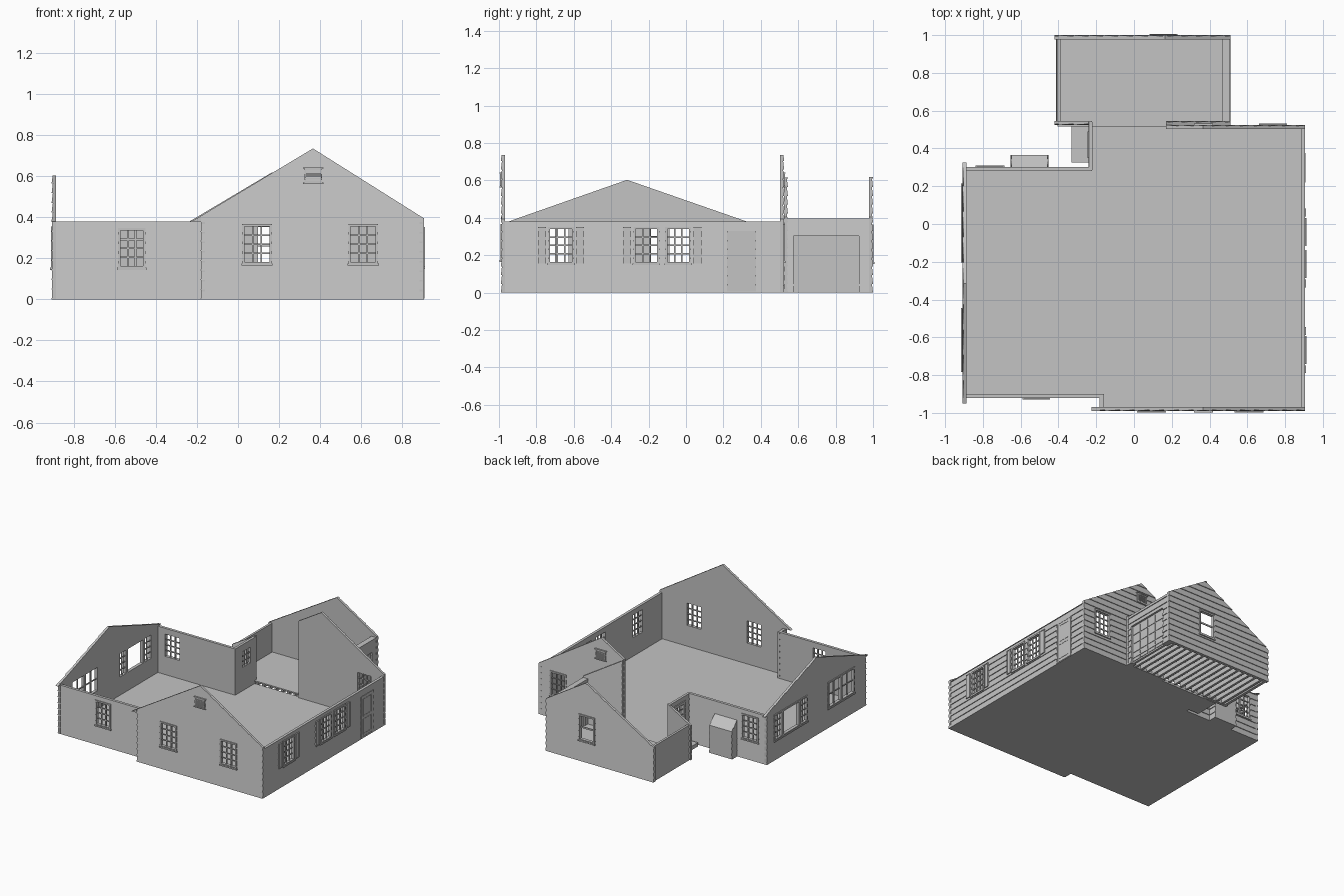
import bpy, bmesh
from mathutils import Vector, Matrix

old = bpy.data.objects.get("Cube")
if old:
    bpy.data.objects.remove(old, do_unlink=True)

GREY = (0.55, 0.55, 0.55, 1)
mat = bpy.data.materials.new("plain_grey")
mat.use_nodes = True
mat.diffuse_color = GREY
mat.node_tree.nodes["Principled BSDF"].inputs["Base Color"].default_value = GREY

BOARD, LAP, THICK = 0.047, 0.006, 0.022   # clapboard height, lap depth, wall thickness


def finish(name, bm):
    bmesh.ops.recalc_face_normals(bm, faces=bm.faces)
    me = bpy.data.meshes.new(name)
    bm.to_mesh(me)
    bm.free()
    me.materials.append(mat)
    ob = bpy.data.objects.new(name, me)
    bpy.context.collection.objects.link(ob)
    return ob


def add_box(bm, a, b):
    a, b = Vector(a), Vector(b)
    size = [abs(q - p) for p, q in zip(a, b)]
    bmesh.ops.create_cube(bm, size=1, matrix=Matrix.Translation((a + b) / 2) @ Matrix.Diagonal((*size, 1)))


def boxes(name, pairs):
    bm = bmesh.new()
    for a, b in pairs:
        add_box(bm, a, b)
    return finish(name, bm)


def extruded(bm, points, offset):
    face = bm.faces.new([bm.verts.new(p) for p in points])
    res = bmesh.ops.extrude_face_region(bm, geom=[face], use_keep_orig=True)
    bmesh.ops.translate(bm, vec=offset, verts=[v for v in res["geom"] if isinstance(v, bmesh.types.BMVert)])


def prism(name, points, offset):
    bm = bmesh.new()
    extruded(bm, points, Vector(offset))
    return finish(name, bm)


class Wall:
    """Clapboard wall along one axis; top is a convex outline of (along, height)."""

    def __init__(self, name, axis, face, side, top, thick=THICK):
        self.name, self.axis, self.face, self.side, self.thick = name, axis, face, side, thick
        self.holes = []
        u0, u1 = top[0][0], top[-1][0]
        rows = int(max(z for _, z in top) / BOARD) + 1
        section = [(-thick, rows * BOARD), (-thick, 0)]
        for i in range(rows):
            section += [(0, i * BOARD), (-LAP, (i + 1) * BOARD)]
        bm = bmesh.new()
        extruded(bm, [self.at(u0, d, z) for d, z in section], self.at(u1, 0, 0) - self.at(u0, 0, 0))
        # trim the stack of boards to the roof line
        for (ua, za), (ub, zb) in zip(top, top[1:]):
            normal = self.at(za - zb, 0, ub - ua) - self.at(0, 0, 0)
            cut = bmesh.ops.bisect_plane(bm, geom=bm.verts[:] + bm.edges[:] + bm.faces[:],
                                         plane_co=self.at(ua, 0, za), plane_no=normal, clear_outer=True)
            bmesh.ops.edgeloop_fill(bm, edges=[e for e in cut["geom_cut"] if isinstance(e, bmesh.types.BMEdge)])
        self.ob = finish(name, bm)

    def at(self, u, d, z):
        w = self.face + self.side * d
        return Vector((u, w, z)) if self.axis == "x" else Vector((w, u, z))

    def block(self, u0, u1, z0, z1, d0, d1):
        return self.at(u0, d0, z0), self.at(u1, d1, z1)

    def hole(self, u0, u1, z0, z1):
        self.holes.append(self.block(u0, u1, z0, z1, -0.2, 0.1))

    def frame(self, u0, u1, z0, z1, w, d0, d1):
        return [self.block(u0, u0 + w, z0, z1, d0, d1), self.block(u1 - w, u1, z0, z1, d0, d1),
                self.block(u0 + w, u1 - w, z0, z0 + w, d0, d1), self.block(u0 + w, u1 - w, z1 - w, z1, d0, d1)]

    def window(self, name, u0, u1, z0, z1, cols=3, rows=4, bar=0.008):
        self.hole(u0 + 0.006, u1 - 0.006, z0 + 0.006, z1 - 0.006)
        parts = self.frame(u0, u1, z0, z1, 0.012, -self.thick, 0.003)
        a, b, c, d = u0 + 0.012, u1 - 0.012, z0 + 0.012, z1 - 0.012
        for i in range(1, cols):
            u = a + (b - a) * i / cols
            parts.append(self.block(u - bar / 2, u + bar / 2, c, d, -0.015, -0.006))
        for i in range(1, rows):
            z = c + (d - c) * i / rows
            parts.append(self.block(a, b, z - bar / 2, z + bar / 2, -0.014, -0.007))
        parts.append(self.block(u0 - 0.004, u1 + 0.004, z0 - 0.006, z0 + 0.004, -0.01, 0.007))
        boxes(name, parts)

    def shutter(self, name, u0, u1):
        z0, z1 = 0.157, 0.35
        boxes(name, [self.block(u0, u1, z0, z1, -0.006, 0.003)] + self.frame(u0, u1, z0, z1, 0.006, 0.0, 0.006))

    def vent(self, name, u):
        parts = self.frame(u - 0.043, u + 0.043, 0.57, 0.637, 0.006, -0.008, 0.005)
        parts += [self.block(u - 0.05, u + 0.05, z, z + 0.006, -0.008, 0.008) for z in (0.562, 0.637)]
        parts += [self.block(u - 0.037, u + 0.037, 0.579 + i * 0.008, 0.583 + i * 0.008, -0.008, 0.003) for i in range(7)]
        boxes(name, parts)

    def cut(self):
        cutter = boxes("cutter", self.holes)
        cutter.hide_render = True
        mod = self.ob.modifiers.new("openings", "BOOLEAN")
        mod.operation, mod.solver, mod.object = "DIFFERENCE", "EXACT", cutter
        bpy.context.view_layer.update()
        dg = bpy.context.evaluated_depsgraph_get()
        me = bpy.data.meshes.new_from_object(self.ob.evaluated_get(dg))
        self.ob.modifiers.clear()
        self.ob.data = me
        bpy.data.objects.remove(cutter, do_unlink=True)


# Walls
H, LOW = 0.38, 0.27
front_gable = Wall("front_gable_wall", "x", -0.99, -1, [(-0.18, 0.407), (0.365, 0.735), (0.905, 0.395)])
front_low = Wall("front_low_wall", "x", -0.922, -1, [(-0.905, H), (-0.18, H)])
Wall("front_step_wall", "y", -0.182, -1, [(-0.985, H), (-0.9, H)])
east = Wall("long_side_wall", "y", 0.905, 1, [(-0.985, H), (0.52, H)])
west = Wall("side_gable_wall", "y", -0.908, -1, [(-0.922, 0.39), (-0.315, 0.603), (0.3, 0.389)])
back_low = Wall("back_low_wall", "x", 0.302, 1, [(-0.905, H), (-0.222, H)])
entry = Wall("entry_wall", "y", -0.24, -1, [(0.285, H), (0.54, H)], 0.02)
back_gable = Wall("back_gable_wall", "x", 0.525, 1, [(0.17, 0.618), (0.365, 0.735), (0.905, 0.395)])
wing_gable = Wall("wing_gable_wall", "x", 1.0, 1, [(-0.42, LOW), (0.165, 0.618), (0.51, 0.405)])
Wall("wing_low_wall", "y", -0.412, -1, [(0.53, LOW), (0.99, LOW)])
wing_east = Wall("garage_wall", "y", 0.51, 1, [(0.53, 0.397), (0.99, 0.397)], 0.045)
Wall("wing_front_wall", "x", 0.524, -1, [(-0.42, LOW), (-0.222, 0.387)])
Wall("wing_inner_wall", "x", 0.545, 1, [(0.17, 0.615), (0.51, 0.405)], 0.02)

# Eave tips of the gables
prism("front_eave_tip", [(-0.225, -0.99, H), (-0.18, -0.99, H), (-0.18, -0.99, 0.407)], (0, THICK, 0))
for i, (tip, foot) in enumerate([(-0.95, -0.922), (0.325, 0.3)]):
    prism(f"side_eave_tip_{i}", [(-0.908, tip, H), (-0.908, foot, H), (-0.908, foot, 0.389)], (THICK, 0, 0))

# Multi-pane windows
front_low.window("front_low_window", -0.585, -0.45, 0.15, 0.347)
for i, u in enumerate((0.02, 0.537)):
    front_gable.window(f"front_gable_window_{i}", u, u + 0.145, 0.17, 0.367)
for i, u in enumerate((-0.738, -0.282, -0.112)):
    east.window(f"long_side_window_{i}", u, u + 0.14, 0.153, 0.352)
for i, u in enumerate((-0.79, -0.588, -0.337, 0.04)):
    east.shutter(f"shutter_{i}", u, u + 0.042)
back_gable.window("back_window", 0.665, 0.805, 0.165, 0.365)
back_low.window("back_low_window", -0.835, -0.69, 0.15, 0.347)
wing_gable.window("wing_sash_window", 0.085, 0.225, 0.16, 0.365, 1, 2, 0.012)

# Wide windows of the side gable
west.window("picture_window_left", -0.2, -0.1, 0.15, 0.355, 2, 4)
west.window("picture_window_middle", -0.1, 0.11, 0.15, 0.355, 1, 1)
west.window("picture_window_right", 0.11, 0.21, 0.15, 0.355, 2, 4)
for i, u in enumerate((-0.78, -0.615)):
    west.window(f"double_window_{i}", u, u + 0.165, 0.15, 0.355, 2, 2)

# Gable vents
front_gable.vent("front_vent", 0.367)
back_gable.vent("back_vent", 0.367)

# Side door
boxes("side_door", [east.block(0.225, 0.37, 0.01, 0.325, -0.01, 0.001)]
      + east.frame(0.22, 0.375, 0.005, 0.33, 0.01, -0.008, 0.003)
      + east.frame(0.245, 0.35, 0.17, 0.305, 0.006, 0, 0.003) + east.frame(0.245, 0.35, 0.03, 0.15, 0.006, 0, 0.003))

# Entry door with glazed top, and stoop
entry.window("entry_door_glazing", 0.36, 0.48, 0.19, 0.335, 3, 3)
boxes("entry_door", [entry.block(0.36, 0.48, 0.03, 0.19, -0.02, 0.002)]
      + entry.frame(0.35, 0.49, 0.025, 0.345, 0.01, -0.01, 0.005))
boxes("entry_stoop", [((-0.33, 0.325, 0), (-0.235, 0.52, 0.03))])

# Garage door, recessed with raised panels
wing_east.hole(0.575, 0.925, -0.05, 0.302)
panels = [wing_east.block(0.57, 0.93, 0.0, 0.305, -0.035, -0.018)]
for i in range(4):
    for j in range(4):
        u, z = 0.585 + i * 0.084, 0.012 + j * 0.072
        panels.append(wing_east.block(u, u + 0.075, z, z + 0.062, -0.02, -0.014))
boxes("garage_door", panels)

for wall in (front_gable, front_low, east, west, back_low, entry, back_gable, wing_gable, wing_east):
    wall.cut()

# Lean-to box on the back wall, with lapped boards on its ends
prism("lean_to", [(-0.648, 0.29, 0), (-0.648, 0.365, 0), (-0.648, 0.365, 0.215), (-0.648, 0.29, 0.29)], (0.19, 0, 0))
for i, (x, s) in enumerate([(-0.653, -1), (-0.453, 1)]):
    Wall(f"lean_to_end_{i}", "y", x, s, [(0.295, 0.285), (0.365, 0.215)], 0.012)

# Floors
outline = [(-0.9, -0.915), (-0.175, -0.915), (-0.175, -0.98), (0.898, -0.98), (0.898, 0.52),
           (-0.225, 0.52), (-0.225, 0.295), (-0.9, 0.295)]
prism("main_floor", [(x, y, 0) for x, y in outline], (0, 0, 0.02))
boxes("wing_floor", [((-0.405, 0.515, 0.035), (0.5, 0.99, 0.045))])
boxes("wing_floor_joists", [((-0.38 + i * 0.054, 0.53, 0.003), (-0.362 + i * 0.054, 0.985, 0.036)) for i in range(16)])
